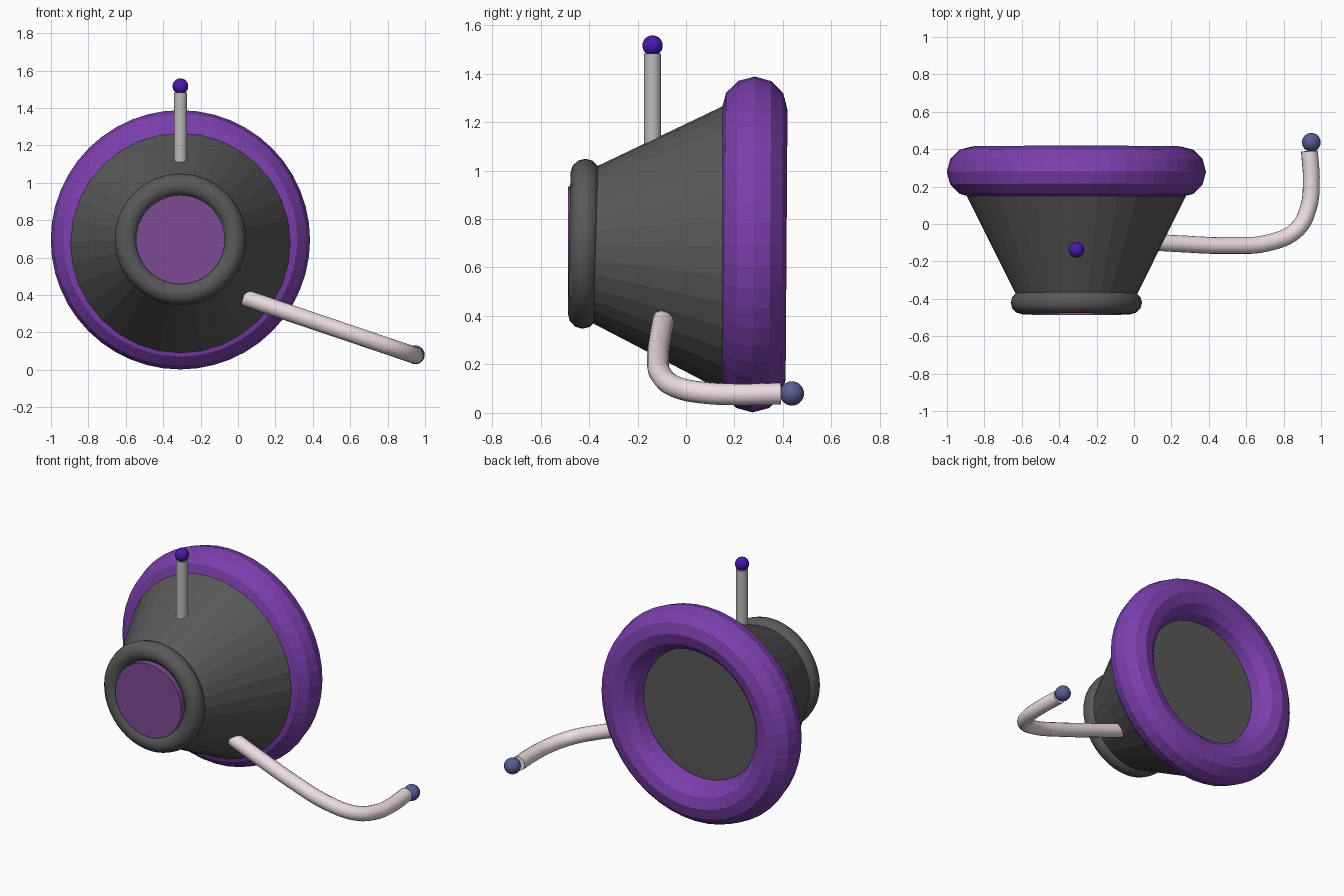
import bpy, math

if "Cube" in bpy.data.objects:
    bpy.data.objects.remove(bpy.data.objects["Cube"])

CX, CZ = -0.308, 0.695         # axis of the horn, running along y


def face_y(tilt):              # turns local z towards -y, nose tilted up a little
    return (math.radians(90 - tilt), 0, 0)


def finish(name, color=None, smooth=None):
    ob = bpy.context.object
    ob.name = name
    if color:
        mat = bpy.data.materials.new(name + "_color")
        mat.diffuse_color = (*color, 1)
        mat.use_nodes = True
        mat.node_tree.nodes["Principled BSDF"].inputs["Base Color"].default_value = mat.diffuse_color
        ob.data.materials.append(mat)
    if smooth:
        bpy.ops.object.shade_smooth_by_angle(angle=math.radians(smooth))
    return ob


def ring(name, y, z, major, minor, color, tilt, smooth=None):
    bpy.ops.mesh.primitive_torus_add(
        major_radius=major, minor_radius=minor, major_segments=48,
        minor_segments=12, location=(CX, y, z), rotation=face_y(tilt))
    return finish(name, color, smooth)


def ball(name, loc, radius, color):
    bpy.ops.mesh.primitive_uv_sphere_add(
        radius=radius, segments=32, ring_count=16, location=loc)
    return finish(name, color, 40)


DARK = (0.1, 0.1, 0.1)
PURPLE = (0.2, 0.05, 0.42)

# Flared body, wide end at the back
y0, y1 = -0.42, 0.275
bpy.ops.mesh.primitive_cone_add(
    vertices=32, radius1=0.649, radius2=0.302, depth=y1 - y0,
    location=(CX, (y0 + y1) / 2, 0.687), rotation=face_y(1))
finish("body_cone", DARK)

# Rims at both ends
ring("back_rim", 0.279, CZ, 0.557, 0.136, PURPLE, 0.4)
ring("front_rim", -0.421, 0.698, 0.29, 0.061, DARK, 1, 40)

# Front lens
bpy.ops.mesh.primitive_cylinder_add(
    vertices=48, radius=0.238, depth=0.085,
    location=(CX, -0.4435, 0.696), rotation=face_y(0))
finish("front_lens", (0.21, 0.07, 0.3), 40)

# Antenna
bpy.ops.mesh.primitive_cylinder_add(
    vertices=32, radius=0.035, depth=0.40, location=(CX, -0.138, 1.283))
finish("antenna_post", (0.5, 0.5, 0.5), 40)
ball("antenna_tip", (CX, -0.138, 1.516), 0.042, (0.06, 0.01, 0.4))

# Curved side arm, sloping down along x and bending back
path = [(0.03, -0.092), (0.25, -0.106), (0.5, -0.115), (0.72, -0.1),
        (0.87, -0.03), (0.932, 0.085), (0.948, 0.22), (0.938, 0.39)]
curve = bpy.data.curves.new("side_arm", 'CURVE')
curve.dimensions = '3D'
curve.bevel_depth = 0.045
curve.bevel_resolution = 6
curve.use_fill_caps = True
curve.resolution_u = 6
spline = curve.splines.new('BEZIER')
spline.bezier_points.add(len(path) - 1)
for p, (x, y) in zip(spline.bezier_points, path):
    p.co = (x, y, 0.38 - 0.338 * (x - 0.05))
    p.handle_left_type = p.handle_right_type = 'AUTO'
arm = bpy.data.objects.new("side_arm", curve)
bpy.context.collection.objects.link(arm)
bpy.ops.object.select_all(action='DESELECT')
arm.select_set(True)
bpy.context.view_layer.objects.active = arm
bpy.ops.object.convert(target='MESH')
finish("side_arm", (0.85, 0.72, 0.77), 40)
ball("arm_tip", (0.948, 0.437, 0.08), 0.05, (0.1, 0.11, 0.3))
